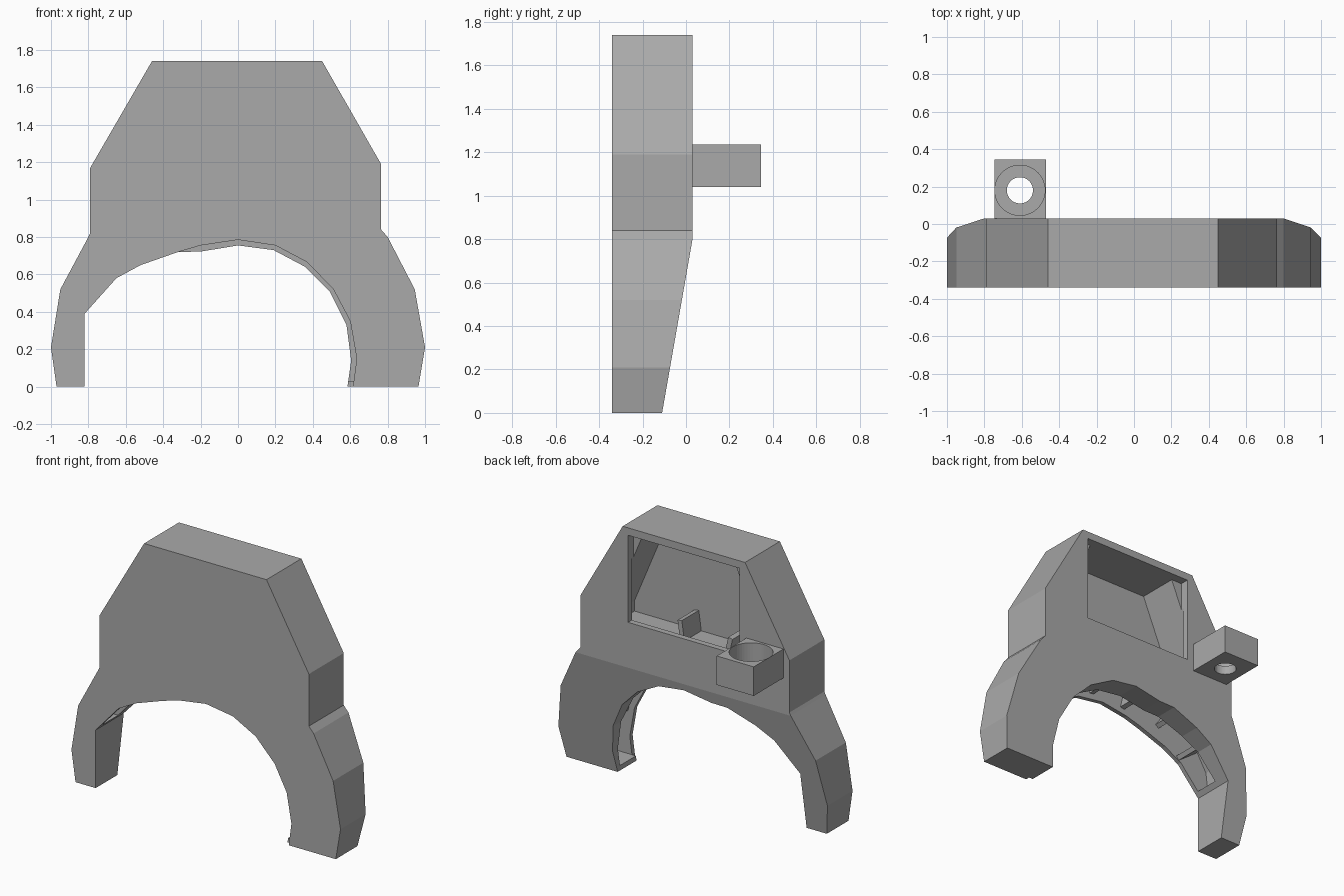
import bpy, bmesh, math
from mathutils import Matrix, Vector

cube = bpy.data.objects.get("Cube")
if cube:
    bpy.data.objects.remove(cube, do_unlink=True)

grey = bpy.data.materials.new("plain grey")
grey.use_nodes = True
colour = (0.4, 0.4, 0.4, 1)
grey.diffuse_color = colour
grey.node_tree.nodes["Principled BSDF"].inputs["Base Color"].default_value = colour


def finish(name, bm):
    bmesh.ops.recalc_face_normals(bm, faces=bm.faces)
    mesh = bpy.data.meshes.new(name)
    bm.to_mesh(mesh)
    bm.free()
    mesh.materials.append(grey)
    obj = bpy.data.objects.new(name, mesh)
    bpy.context.collection.objects.link(obj)
    return obj


def prism(name, points, start, end, axis="y"):
    """Extrude an (x, z) profile along y, or a (y, z) profile along x."""
    def place(p, d):
        return (p[0], d, p[1]) if axis == "y" else (d, p[0], p[1])
    bm = bmesh.new()
    face = bm.faces.new([bm.verts.new(place(p, start)) for p in points])
    new = bmesh.ops.extrude_face_region(bm, geom=[face])["geom"]
    shift = Vector(place((0, 0), end - start))
    bmesh.ops.translate(bm, vec=shift, verts=[v for v in new if isinstance(v, bmesh.types.BMVert)])
    return finish(name, bm)


def box(name, x0, x1, y0, y1, z0, z1):
    return prism(name, [(x0, z0), (x1, z0), (x1, z1), (x0, z1)], y0, y1)


def cylinder(name, radius, x, y, z0, z1):
    bm = bmesh.new()
    bmesh.ops.create_cone(bm, cap_ends=True, segments=48, radius1=radius, radius2=radius,
                          depth=z1 - z0, matrix=Matrix.Translation((x, y, (z0 + z1) / 2)))
    return finish(name, bm)


def carve(target, cutter):
    cutter.hide_render = True
    mod = target.modifiers.new("cut", "BOOLEAN")
    mod.operation = "DIFFERENCE"
    mod.solver = "EXACT"
    mod.object = cutter
    bpy.context.view_layer.objects.active = target
    bpy.ops.object.modifier_apply(modifier=mod.name)
    bpy.data.objects.remove(cutter, do_unlink=True)


FRONT, BACK = -0.34, 0.03
INNER = -0.31        # inside of the front plate

# Main body silhouette
body = prism("body_shell", [
    (-0.97, 0), (-1, 0.21), (-0.95, 0.52), (-0.8, 0.8), (-0.79, 0.82), (-0.79, 1.17),
    (-0.46, 1.74), (0.45, 1.74), (0.765, 1.19), (0.765, 0.84), (0.8, 0.8),
    (0.945, 0.52), (1, 0.21), (0.965, 0)], FRONT, BACK)

# Tapered back of the legs
carve(body, prism("taper_cutter", [(-0.145, -0.2), (0.03, 0.8), (0.3, 0.8), (0.3, -0.2)],
                  -1.2, 1.2, "x"))

# Arch through the full depth, then a slightly larger one in the front plate
left_side = [(-0.82, -0.1), (-0.82, 0.39), (-0.65, 0.58), (-0.52, 0.65), (-0.32, 0.72)]
carve(body, prism("arch_cutter", left_side + [
    (-0.2, 0.722), (0, 0.755), (0.19, 0.73), (0.36, 0.64), (0.49, 0.51),
    (0.58, 0.33), (0.605, 0.14), (0.585, 0), (0.57, -0.1)], -0.5, 0.2))
carve(body, prism("front_arch_cutter", left_side + [
    (-0.2, 0.755), (0, 0.785), (0.2, 0.755), (0.37, 0.665), (0.51, 0.52),
    (0.6, 0.35), (0.635, 0.15), (0.615, 0), (0.6, -0.1)], -0.5, INNER))

# Hollow inside the arch, open toward its centre
carve(body, prism("arch_hollow_cutter", [
    (0.5, 0.03), (0.93, 0.03), (0.955, 0.21), (0.9, 0.5), (0.73, 0.8), (0.5, 0.91), (0, 0.96),
    (-0.5, 0.91), (-0.73, 0.8), (-0.86, 0.58), (-0.88, 0.42), (-0.75, 0.42), (0, 0.2)],
    INNER, -0.14))

# Upper compartment and its rear window
carve(body, prism("compartment_cutter", [
    (-0.6, 1.0), (-0.6, 1.07), (-0.34, 1.69), (0.34, 1.69), (0.6, 1.07), (0.6, 1.0)],
    INNER, -0.01))
carve(body, box("window_cutter", -0.42, 0.41, -0.03, 0.2, 1.105, 1.69))

# Radial ribs in the arch hollow; the middle ones rise into the compartment
for i, angle in enumerate((16, 38, 60, 82, 104, 126, 144)):
    a = math.radians(angle)
    out, side = Vector((math.cos(a), math.sin(a))), Vector((-math.sin(a), math.cos(a))) * 0.016
    centre = Vector((0, 0.15))
    inner, outer = (0.67 if angle < 110 else 0.77), (0.99 if 70 < angle < 110 else 0.94)
    near, far = centre + out * inner, centre + out * outer
    prism(f"arch_rib_{i + 1}", [near - side, far - side, far + side, near + side],
          INNER - 0.01, -0.13)

# Rear bracket with a counterbored hole
bracket = box("rear_bracket", -0.745, -0.47, BACK - 0.005, 0.345, 1.04, 1.235)
carve(bracket, cylinder("bore_cutter", 0.07, -0.61, 0.18, 0.9, 1.4))
carve(bracket, cylinder("counterbore_cutter", 0.134, -0.61, 0.18, 1.1, 1.4))
